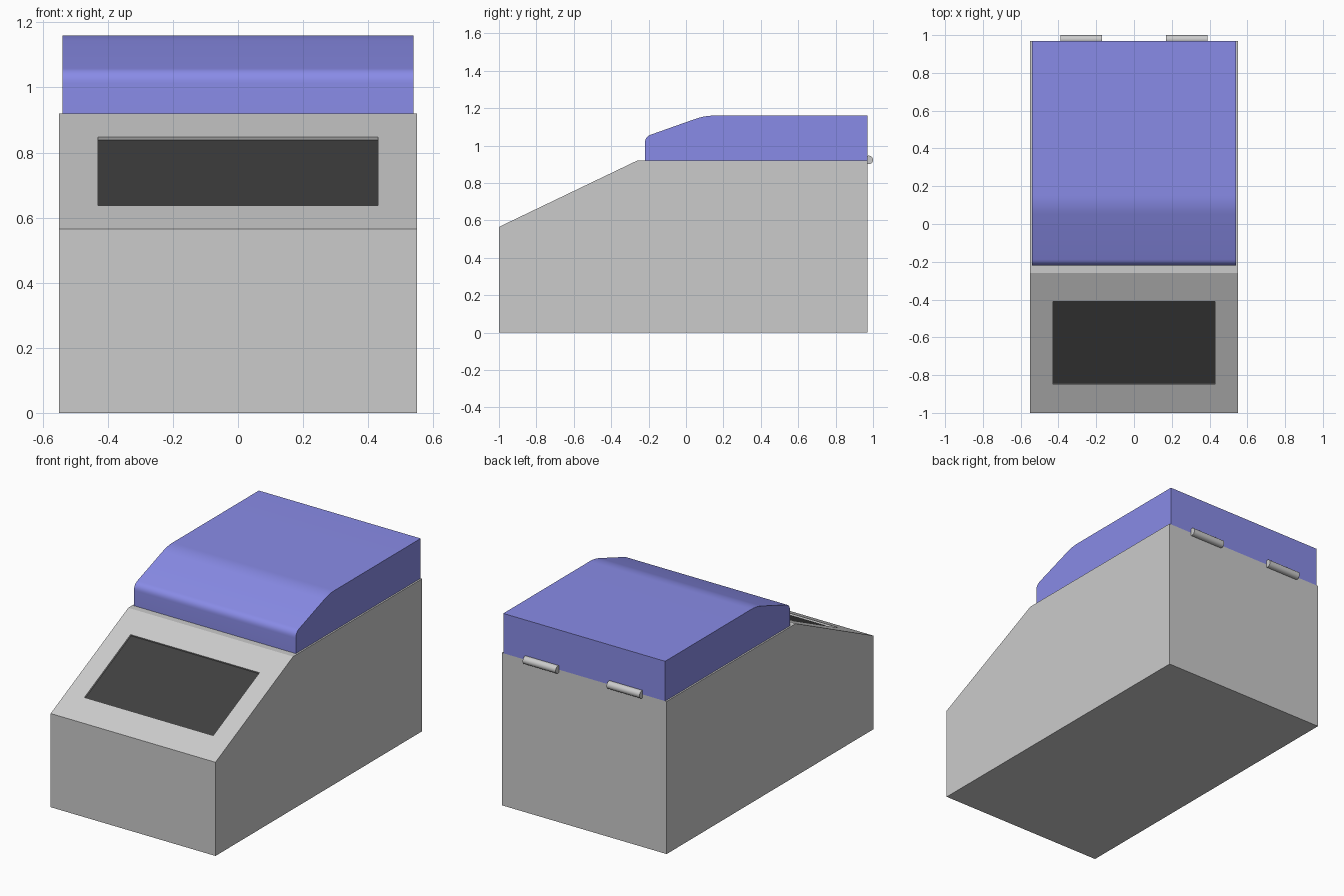
import bpy, bmesh, math
from mathutils import Vector, Matrix

if "Cube" in bpy.data.objects:
    bpy.data.objects.remove(bpy.data.objects["Cube"])


def material(name, rgb):
    m = bpy.data.materials.new(name)
    m.diffuse_color = (*rgb, 1)
    return m


def add_object(name, bm, mat=None):
    bmesh.ops.recalc_face_normals(bm, faces=bm.faces)
    me = bpy.data.meshes.new(name)
    bm.to_mesh(me)
    bm.free()
    ob = bpy.data.objects.new(name, me)
    bpy.context.collection.objects.link(ob)
    if mat:
        me.materials.append(mat)
    return ob


def smooth(ob):
    bpy.ops.object.select_all(action='DESELECT')
    ob.select_set(True)
    bpy.context.view_layer.objects.active = ob
    bpy.ops.object.shade_smooth_by_angle(angle=math.radians(35))


def extrude_profile(points, half_width):
    """Side profile of (y, z) points extruded symmetrically along x."""
    bm = bmesh.new()
    face = bm.faces.new([bm.verts.new((-half_width, y, z)) for y, z in points])
    new = bmesh.ops.extrude_face_region(bm, geom=[face])['geom']
    bmesh.ops.translate(bm, vec=(2 * half_width, 0, 0),
                        verts=[v for v in new if isinstance(v, bmesh.types.BMVert)])
    bmesh.ops.recalc_face_normals(bm, faces=bm.faces)
    return bm


def fillet(prev, corner, nxt, size, steps=8):
    """Rounded replacement for a profile corner."""
    p, c, n = Vector(prev), Vector(corner), Vector(nxt)
    a, b = c + (p - c).normalized() * size, c + (n - c).normalized() * size
    return [tuple(a.lerp(c, i / steps).lerp(c.lerp(b, i / steps), i / steps))
            for i in range(steps + 1)]


blue = material("lid_blue", (0.06, 0.065, 0.62))
blue.diffuse_color = (0.25, 0.26, 0.80, 1)
black = material("screen_black", (0.05, 0.05, 0.05))

# Body with sloped console front
FRONT, BACK, TOP = -1.0, 0.97, 0.92
slope_low, slope_high = Vector((0, FRONT, 0.565)), Vector((0, -0.26, TOP))
bm = extrude_profile([(FRONT, 0), (BACK, 0), (BACK, TOP),
                      slope_high.yz, slope_low.yz], 0.55)

# Shallow screen recess in the slope
tilt = math.atan2(slope_high.z - slope_low.z, slope_high.y - slope_low.y)
normal = Vector((0, -math.sin(tilt), math.cos(tilt)))
slope = max(bm.faces, key=lambda f: f.normal.dot(normal))
bmesh.ops.inset_individual(bm, faces=[slope], thickness=0.12)
y0, y1 = -0.85, -0.41
mid_y = slope.calc_center_median().y
for v in slope.verts:
    y = y0 if v.co.y < mid_y else y1
    t = (y - slope_low.y) / (slope_high.y - slope_low.y)
    v.co = slope_low.lerp(slope_high, t) + Vector((math.copysign(0.43, v.co.x), 0, 0))
center = slope.calc_center_median()
floor = bmesh.ops.extrude_discrete_faces(bm, faces=[slope])['faces'][0]
bmesh.ops.translate(bm, verts=floor.verts, vec=-normal * 0.02)
add_object("body", bm)

# Screen slab seated in the recess
bm = bmesh.new()
bmesh.ops.create_cube(bm, size=1, matrix=(
    Matrix.Translation(center - normal * 0.015) @ Matrix.Rotation(tilt, 4, 'X')
    @ Matrix.Diagonal((0.86, (y1 - y0) / math.cos(tilt), 0.01, 1))))
add_object("screen", bm, black)

# Lid with rounded front edges
a, b, c, d = (-0.22, TOP), (-0.22, 1.047), (0.1, 1.16), (BACK, 1.16)
lid = add_object("lid", extrude_profile(
    [a, *fillet(a, b, c, 0.035), *fillet(b, c, d, 0.05), d, (BACK, TOP)], 0.54), blue)
smooth(lid)

# Pair of rear hinge barrels
for side, name in ((-1, "hinge_left"), (1, "hinge_right")):
    bm = bmesh.new()
    bmesh.ops.create_cone(bm, cap_ends=True, segments=32, radius1=0.023, radius2=0.023,
                          depth=0.22, matrix=Matrix.Translation((side * 0.28, 0.977, 0.923))
                          @ Matrix.Rotation(math.pi / 2, 4, 'Y'))
    smooth(add_object(name, bm))

for m in bpy.data.materials:
    if m.users and not m.is_grease_pencil:
        m.use_nodes = True
        m.node_tree.nodes["Principled BSDF"].inputs["Base Color"].default_value = m.diffuse_color
